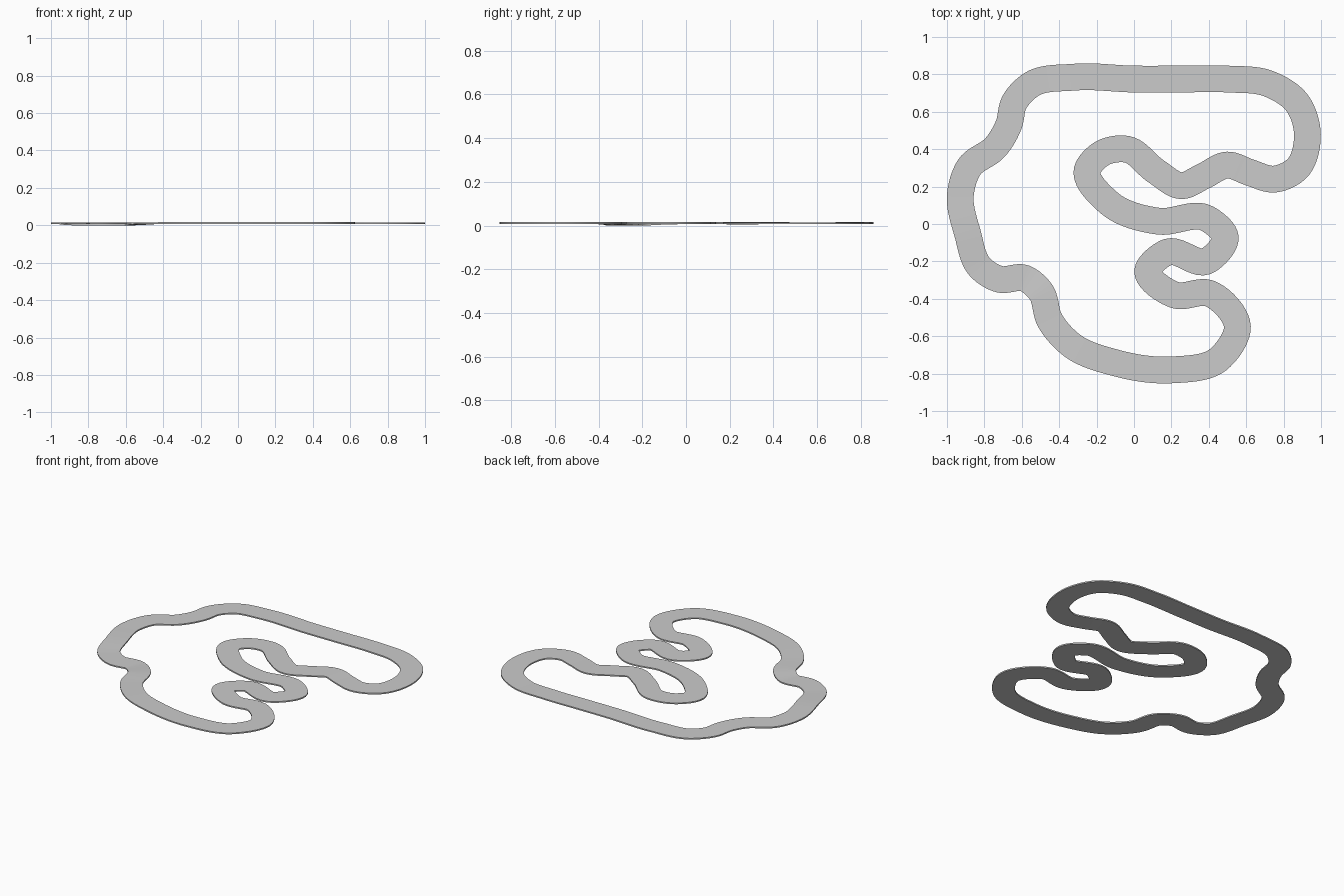
import bpy, bmesh
from mathutils import Vector

cube = bpy.data.objects.get("Cube")
if cube:
    bpy.data.objects.remove(cube, do_unlink=True)

WIDTH, THICK, BASE, STEPS = 0.143, 0.009, 0.006, 10

# Centre line of the circuit, clockwise from the back straight
PATH = [(0, .775), (.25, .775), (.5, .775), (.72, .75), (.87, .65), (.927, .48),
        (.87, .295), (.75, .24), (.62, .275), (.5, .315), (.37, .255), (.255, .205),
        (.12, .28), (-.04, .4), (-.17, .378), (-.25, .29), (-.13, .11), (.13, .015),
        (.39, .03), (.488, -.07), (.385, -.2), (.18, -.15), (.073, -.25), (.22, -.38),
        (.4, -.37), (.553, -.55), (.45, -.725), (.2, -.78), (-.1, -.742), (-.33, -.65),
        (-.45, -.515), (-.5, -.36), (-.585, -.29), (-.72, -.295), (-.82, -.235),
        (-.89, -.05), (-.928, .16), (-.88, .305), (-.74, .412), (-.67, .53),
        (-.64, .65), (-.55, .745), (-.32, .785)]


def height(x, y):
    """Road dips at the front left hook and rises a little mid-course."""
    if x < -.55 and -.32 < y < -.2:
        return 0
    return BASE + (.002 if -.4 < x < .56 else 0)


def smooth_loop(points):
    """Closed spline through the points, with chord-scaled tangents."""
    n = len(points)
    tangents = []
    for i, p in enumerate(points):
        a, b = p - points[i - 1], points[(i + 1) % n] - p
        la, lb = a.length, b.length
        tangents.append((a * (lb / la) + b * (la / lb)) / (la + lb))
    for i, p in enumerate(points):
        q = points[(i + 1) % n]
        d = (q - p).length
        m0, m1 = tangents[i] * d, tangents[(i + 1) % n] * d
        for k in range(STEPS):
            t = k / STEPS
            s = t * t * (3 - 2 * t)
            yield (p * (1 - s) + q * s + m0 * (t * (1 - t) ** 2)
                   - m1 * (t * t * (1 - t)))


line = list(smooth_loop([Vector((x, y, height(x, y))) for x, y in PATH]))

# Sweep a thin rectangular section around the loop
bm = bmesh.new()
rings = []
for i, p in enumerate(line):
    along = line[(i + 1) % len(line)] - line[i - 1]
    side = Vector((-along.y, along.x, 0)).normalized() * WIDTH / 2
    up = Vector((0, 0, THICK))
    p = Vector((p.x, p.y, max(p.z, 0)))
    rings.append([bm.verts.new(v) for v in
                  (p - side, p + side, p + side + up, p - side + up)])
for i, ring in enumerate(rings):
    prev = rings[i - 1]
    for k in range(4):
        j = (k + 1) % 4
        bm.faces.new((prev[k], prev[j], ring[j], ring[k]))
bmesh.ops.recalc_face_normals(bm, faces=bm.faces)

mesh = bpy.data.meshes.new("track")
bm.to_mesh(mesh)
bm.free()
track = bpy.data.objects.new("track", mesh)
bpy.context.collection.objects.link(track)
bpy.context.view_layer.objects.active = track
track.select_set(True)
bpy.ops.object.shade_smooth_by_angle()
